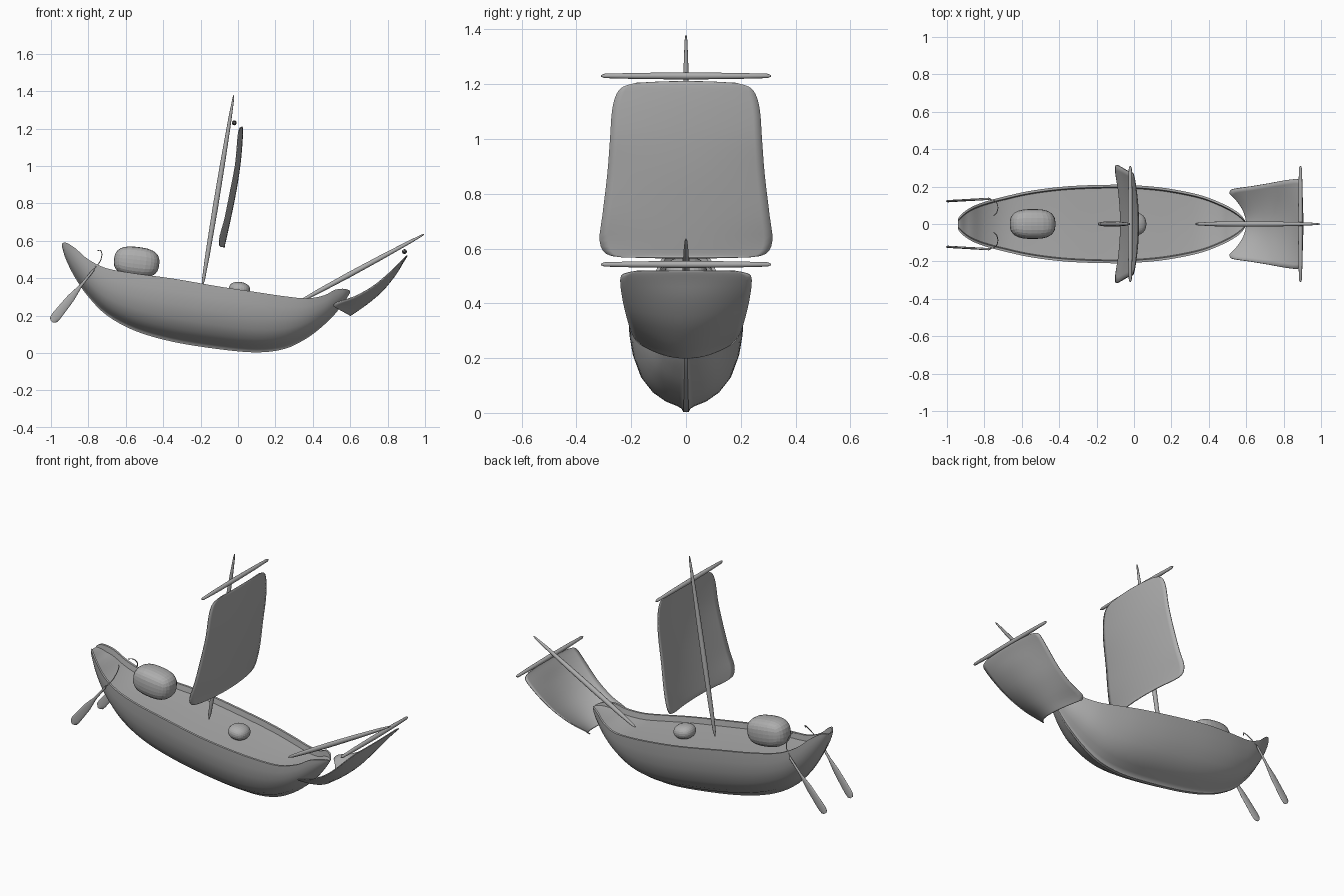
import bpy, bmesh, math
from mathutils import Vector, Matrix

cube = bpy.data.objects.get("Cube")
if cube:
    bpy.data.objects.remove(cube, do_unlink=True)

grey = bpy.data.materials.new("plain grey")
grey.use_nodes = True
colour = (0.42, 0.42, 0.42, 1)
grey.diffuse_color = colour
grey.node_tree.nodes["Principled BSDF"].inputs["Base Color"].default_value = colour


def finish(name, bm, smooth=True):
    bmesh.ops.recalc_face_normals(bm, faces=bm.faces)
    mesh = bpy.data.meshes.new(name)
    bm.to_mesh(mesh)
    bm.free()
    mesh.materials.append(grey)
    obj = bpy.data.objects.new(name, mesh)
    bpy.context.collection.objects.link(obj)
    if smooth:
        bpy.ops.object.select_all(action="DESELECT")
        obj.select_set(True)
        bpy.context.view_layer.objects.active = obj
        bpy.ops.object.shade_smooth_by_angle(angle=math.radians(40))
    return obj


def refine(rows, steps):
    """Smooth curve through rows of numbers."""
    rows = [Vector(r) for r in rows]
    ext = [rows[0]] + rows + [rows[-1]]
    out = []
    for a, b, c, d in zip(ext, ext[1:], ext[2:], ext[3:]):
        for i in range(steps):
            t = i / steps
            out.append(0.5 * (2 * b + (c - a) * t + (2 * a - 5 * b + 4 * c - d) * t * t
                              + (3 * b - a - 3 * c + d) * t ** 3))
    return out + [rows[-1]]


def loft(rings, closed, bm):
    """Skin a list of point rings; closed rings get end caps."""
    grid = [[bm.verts.new(p) for p in ring] for ring in rings]
    n = len(grid[0])
    for a, b in zip(grid, grid[1:]):
        for i in range(n if closed else n - 1):
            j = (i + 1) % n
            bm.faces.new((a[i], a[j], b[j], b[i]))
    if closed:
        bm.faces.new(grid[0])
        bm.faces.new(grid[-1])


def spar(name, start, end, profile, thick=1.0):
    """Tapered pole; profile holds (fraction along, radius), thick caps the y radius."""
    start, end = Vector(start), Vector(end)
    d = (end - start).normalized()
    side = Vector((0, 1, 0)) if abs(d.y) < 0.8 else Vector((0, 0, 1))
    up = d.cross(side).normalized()
    side = up.cross(d)
    rings = []
    for t, r in profile:
        c = start.lerp(end, t)
        rings.append([c + up * r * math.cos(a) + side * min(r, thick) * math.sin(a)
                      for a in (i * math.tau / 16 for i in range(16))])
    bm = bmesh.new()
    loft(rings, True, bm)
    return finish(name, bm)


def blob(name, centre, size, power, tilt=0, cuts=6):
    """Rounded block with quad facets."""
    bm = bmesh.new()
    bmesh.ops.create_cube(bm, size=2)
    bmesh.ops.subdivide_edges(bm, edges=bm.edges[:], cuts=cuts, use_grid_fill=True)
    for v in bm.verts:
        v.co /= sum(abs(k) ** power for k in v.co) ** (1 / power)
    bm.transform(Matrix.Translation(centre) @ Matrix.Rotation(tilt, 4, "Y")
                 @ Matrix.Diagonal((*size, 1)))
    return finish(name, bm, smooth=False)


def sail(name, rows):
    """Rows: centre x, centre z, edge x, edge z, half width."""
    rings = []
    for xc, zc, xe, ze, w in refine(rows, 3):
        us = [i / 10 - 1 for i in range(21)]
        rings.append([(xc + (xe - xc) * u * u, w * u, zc + (ze - zc) * u * u) for u in us])
    bm = bmesh.new()
    loft(rings, False, bm)
    obj = finish(name, bm)
    solid = obj.modifiers.new("cloth", "SOLIDIFY")
    solid.thickness = 0.005
    solid.offset = 0


# Hull: station x, keel height, rim height, half width
stations = [
    (-.94, .565, .585, .03), (-.92, .5, .59, .055), (-.87, .4, .56, .09),
    (-.8, .3, .5, .118), (-.7, .2, .452, .145), (-.55, .118, .425, .178),
    (-.35, .06, .398, .202), (-.1, .02, .355, .21), (.1, .003, .325, .2),
    (.25, .022, .303, .178), (.37, .08, .292, .15), (.46, .15, .308, .115),
    (.52, .21, .338, .085), (.57, .275, .343, .05), (.598, .32, .333, .012)]
# Section: fraction of half width, fraction of height
section = [(.05, 0), (.075, .035), (.15, .065), (.37, .12), (.6, .22),
           (.8, .38), (.93, .6), (.985, .8), (1, 1)]
rings = []
for x, keel, rim, half in refine(stations, 4):
    h = rim - keel
    lip = min(.013, half * .3)
    depth = min(.032, h * .25)
    right = [(half * a, keel + h * b) for a, b in section]
    right += [(half - lip, rim), (half - lip * 1.4, rim - depth), (half * .4, rim - depth * 1.1)]
    ring = right + [(-y, z) for y, z in reversed(right)]
    rings.append([(x, y, z) for y, z in ring])
bm = bmesh.new()
loft(rings, True, bm)
finish("hull", bm)

# Mast, bow spar and the two yards
taper = [(0, .003), (.03, .008), (.15, .012), (.4, .0145), (.65, .013), (.88, .009), (.98, .005), (1, .002)]
spar("mast", (-.19, 0, .36), (-.022, 0, 1.38), taper)
spar("bow_spar", (.33, 0, .275), (.995, 0, .635), taper)
yard = [(0, .003), (.02, .008), (.2, .011), (.5, .013), (.8, .011), (.98, .008), (1, .003)]
for name, x, z in (("main_yard", -.02, 1.23), ("bow_yard", .89, .542)):
    spar(name, (x, -.31, z), (x, .31, z), yard)

# Sails
sail("main_sail", [
    (-.07, .565, -.09, .567, .22), (-.072, .575, -.1, .58, .29), (-.062, .62, -.095, .63, .315),
    (-.04, .72, -.07, .72, .305), (-.01, .87, -.04, .87, .287), (.01, 1, -.015, 1, .277),
    (.02, 1.1, -.005, 1.1, .27), (.024, 1.17, 0, 1.16, .255), (.024, 1.2, .005, 1.19, .23),
    (.02, 1.21, .012, 1.205, .18)])
sail("bow_sail", [
    (.6, .2, .51, .25, .165), (.63, .22, .525, .27, .185), (.69, .262, .62, .3, .2),
    (.77, .33, .72, .355, .217), (.84, .415, .8, .42, .232), (.88, .48, .87, .487, .24),
    (.9, .512, .89, .508, .225), (.903, .52, .898, .518, .18)])

# Cargo bundle and small deck bundle
blob("cargo_bundle", (-.542, 0, .487), (.122, .08, .08), 2.7, math.radians(7))
blob("deck_bundle", (.008, 0, .34), (.058, .06, .04), 2.2, math.radians(7))

# Steering oars with curved tillers
blade = [(0, .004), (.03, .006), (.32, .008), (.42, .014), (.55, .021), (.75, .024),
         (.9, .026), (.97, .022), (1, .01)]
for side, s in (("left", 1), ("right", -1)):
    spar(side + "_steering_oar", (-.77, s * .135, .447), (-.995, s * .122, .168), blade, .006)
    path = refine([(-.78, s * .135, .44), (-.74, s * .12, .485), (-.728, s * .09, .525),
                   (-.735, s * .06, .548), (-.75, s * .045, .547)], 4)
    curve = bpy.data.curves.new(side + "_tiller", "CURVE")
    curve.dimensions = "3D"
    curve.bevel_depth = .0025
    curve.use_fill_caps = True
    line = curve.splines.new("POLY")
    line.points.add(len(path) - 1)
    for point, p in zip(line.points, path):
        point.co = (*p, 1)
    curve.materials.append(grey)
    bpy.context.collection.objects.link(bpy.data.objects.new(side + "_tiller", curve))
